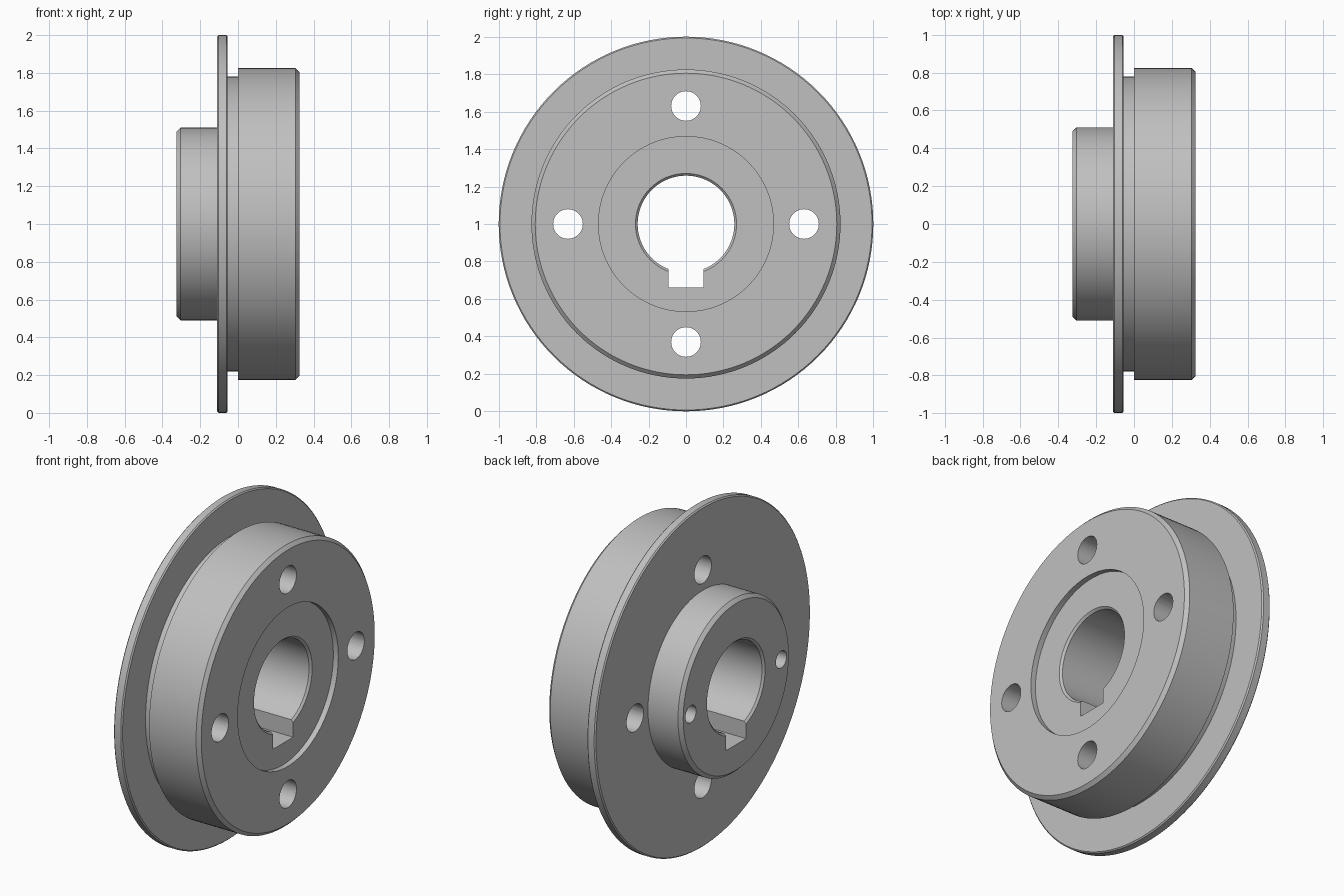
import bpy, bmesh
from math import pi, radians
from mathutils import Matrix, Vector

default = bpy.data.objects.get("Cube")
if default:
    bpy.data.objects.remove(default, do_unlink=True)

steel = bpy.data.materials.new("plain grey steel")
steel.use_nodes = True
GREY = (0.527, 0.527, 0.527, 1)
steel.diffuse_color = GREY
steel.node_tree.nodes["Principled BSDF"].inputs["Base Color"].default_value = GREY

CENTRE = Vector((0, 0, 1))
SEGMENTS = 128


def add_object(name, bm):
    bmesh.ops.recalc_face_normals(bm, faces=bm.faces)
    mesh = bpy.data.meshes.new(name)
    bm.to_mesh(mesh)
    bm.free()
    mesh.materials.append(steel)
    obj = bpy.data.objects.new(name, mesh)
    bpy.context.collection.objects.link(obj)
    return obj


def lathe(name, profile):
    """Spin a closed (x, radius) profile around the axle."""
    bm = bmesh.new()
    verts = [bm.verts.new((x, 0, 1 + r)) for x, r in profile]
    edges = [bm.edges.new((verts[i - 1], verts[i])) for i in range(len(verts))]
    bmesh.ops.spin(bm, geom=verts + edges, cent=CENTRE, axis=(1, 0, 0),
                   angle=2 * pi, steps=SEGMENTS, use_merge=True)
    bmesh.ops.remove_doubles(bm, verts=bm.verts, dist=1e-5)
    return add_object(name, bm)


def add_hole(bm, radius, y, z, x0, x1):
    """Cylinder along x, from x0 to x1, offset from the axle."""
    place = Matrix.Translation(CENTRE + Vector(((x0 + x1) / 2, y, z)))
    bmesh.ops.create_cone(bm, cap_ends=True, segments=40, radius1=radius,
                          radius2=radius, depth=x1 - x0,
                          matrix=place @ Matrix.Rotation(pi / 2, 4, "Y"))


# Hub, thin flange, relief groove and drum with recess and chamfered bore
END, BEVEL, BORE = 0.325, 0.02, 0.258
wheel = lathe("flanged_hub", [
    (-END, BORE + 0.012), (-END, 0.51 - BEVEL), (-END + BEVEL, 0.51),
    (-0.11, 0.51), (-0.11, 0.993), (-0.103, 1), (-0.062, 1), (-0.055, 0.993),
    (-0.055, 0.78), (0, 0.78), (0, 0.825), (END - BEVEL, 0.825),
    (END, 0.825 - BEVEL), (END, 0.467), (0.293, 0.467),
    (0.293, BORE + 0.012), (0.281, BORE), (-END + 0.012, BORE)])

# Four bolt holes through the drum and two blind holes in the hub
cutters = bmesh.new()
for y, z in ((1, 0), (-1, 0), (0, 1), (0, -1)):
    add_hole(cutters, 0.079, 0.63 * y, 0.63 * z, -0.5, 0.5)
for side in (-1, 1):
    add_hole(cutters, 0.05, 0.42 * side, 0, -0.5, -0.11)

# Keyway below the bore
bmesh.ops.create_cube(cutters, size=1, matrix=Matrix.Translation((0, 0, 0.76))
                      @ Matrix.Diagonal((1, 0.186, 0.2, 1)))
cutter = add_object("hole_cutters", cutters)
cutter.hide_render = True

cut = wheel.modifiers.new("holes", "BOOLEAN")
cut.operation = "DIFFERENCE"
cut.solver = "EXACT"
cut.object = cutter

for obj in bpy.context.selected_objects:
    obj.select_set(False)
bpy.context.view_layer.objects.active = wheel
wheel.select_set(True)
bpy.ops.object.modifier_apply(modifier=cut.name)
bpy.data.objects.remove(cutter, do_unlink=True)
bpy.ops.object.shade_smooth_by_angle(angle=radians(30))
